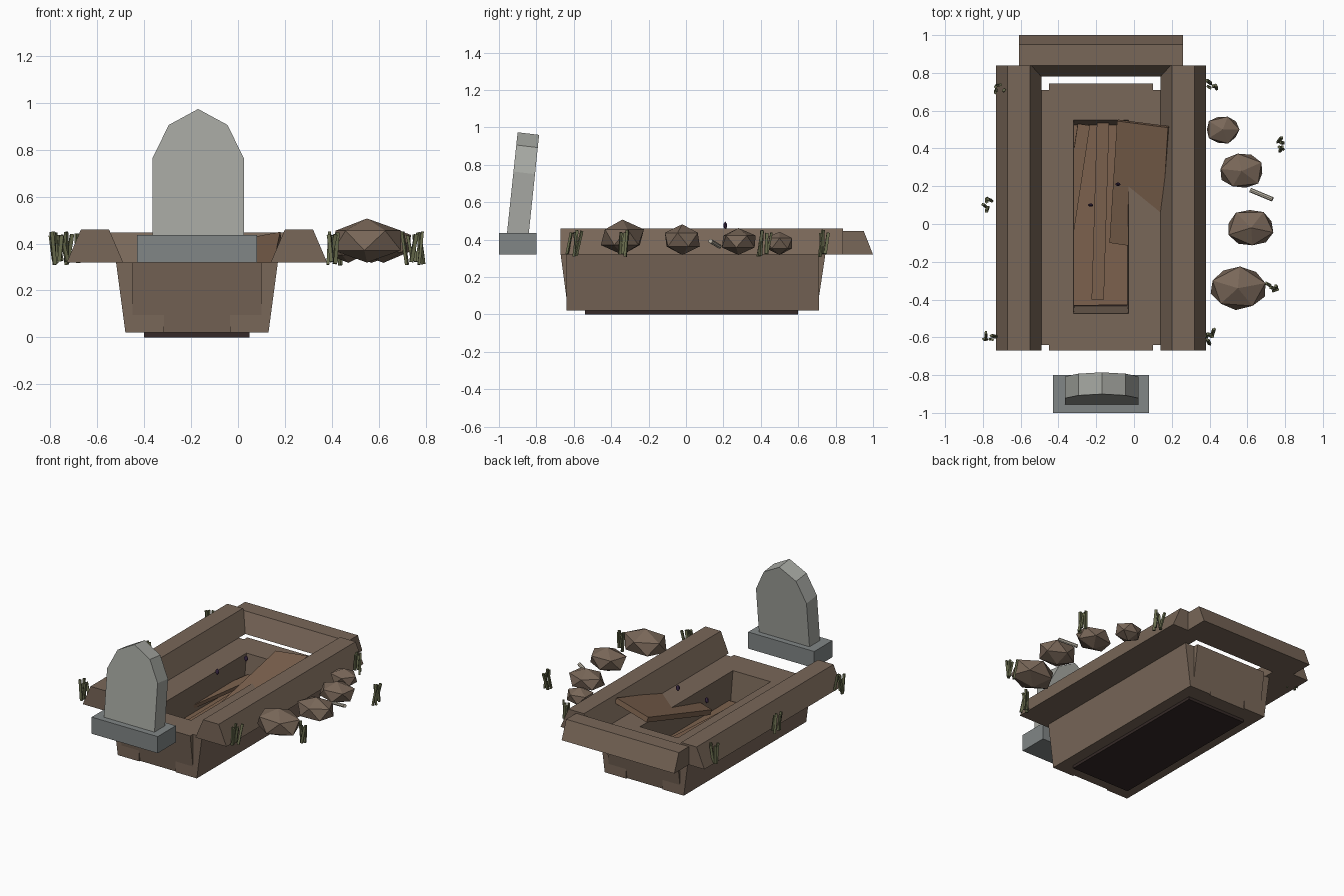
import bpy, bmesh, math, random
from mathutils import Vector, Matrix, Euler

if "Cube" in bpy.data.objects:
    bpy.data.objects.remove(bpy.data.objects["Cube"])

random.seed(4)
CX = -0.175   # grave centre line


def mat(name, rgb):
    m = bpy.data.materials.new(name)
    m.diffuse_color = (*rgb, 1)
    m.use_nodes = True
    m.node_tree.nodes["Principled BSDF"].inputs["Base Color"].default_value = m.diffuse_color
    return m


DIRT = mat("dirt", (0.19, 0.135, 0.098))
DARK = mat("dark_soil", (0.035, 0.022, 0.02))
WOOD = mat("wood", (0.20, 0.12, 0.075))
STONE = mat("stone", (0.38, 0.39, 0.36))
BASE = mat("base_stone", (0.22, 0.24, 0.24))
GRASS = mat("dry_grass", (0.14, 0.15, 0.075))
BONE = mat("bone", (0.5, 0.46, 0.38))
GEM = mat("dark_purple", (0.05, 0.025, 0.07))


def finish(name, bm, material):
    bmesh.ops.recalc_face_normals(bm, faces=bm.faces)
    me = bpy.data.meshes.new(name)
    bm.to_mesh(me)
    bm.free()
    ob = bpy.data.objects.new(name, me)
    bpy.context.collection.objects.link(ob)
    me.materials.append(material)
    return ob


def prism(name, profile, a, b, axis, material):
    """Extrude a (u, z) profile from a to b along x or y."""
    bm = bmesh.new()
    pt = (lambda u, z, t: (t, u, z)) if axis == 'x' else (lambda u, z, t: (u, t, z))
    rings = [[bm.verts.new(pt(u, z, t)) for u, z in profile] for t in (a, b)]
    n = len(profile)
    for r in rings:
        bm.faces.new(r)
    for i in range(n):
        j = (i + 1) % n
        bm.faces.new((rings[0][i], rings[0][j], rings[1][j], rings[1][i]))
    return finish(name, bm, material)


def box(name, loc, size, material, rot=(0, 0, 0)):
    bm = bmesh.new()
    bmesh.ops.create_cube(bm, size=1)
    m = Matrix.LocRotScale(Vector(loc), Euler(rot), Vector(size))
    bmesh.ops.transform(bm, matrix=m, verts=bm.verts)
    return finish(name, bm, material)


# pit walls and side mounds, mirrored about the grave centre
for side, s in (("left", -1), ("right", 1)):
    wall = [(CX + s * u, z) for u, z in ((0.345, 0.32), (0.305, 0.02), (0.14, 0.02), (0.145, 0.32))]
    prism(side + "_pit_wall", wall, -0.64, 0.71, 'y', DIRT)
    mound = [(CX + s * u, z) for u, z in ((0.555, 0.32), (0.495, 0.46), (0.375, 0.46), (0.315, 0.32))]
    prism(side + "_mound", mound, -0.67, 0.84, 'y', DIRT)

# pit end walls, far mound, floor
prism("near_pit_wall", [(-0.67, 0.32), (-0.63, 0.02), (-0.43, 0.02), (-0.475, 0.32)], -0.45, 0.10, 'x', DIRT)
prism("far_pit_wall", [(0.745, 0.32), (0.70, 0.02), (0.51, 0.02), (0.55, 0.32)], -0.45, 0.10, 'x', DIRT)
prism("far_mound", [(1.0, 0.32), (0.95, 0.447), (0.84, 0.447), (0.78, 0.32)], -0.61, 0.26, 'x', DIRT)
box("pit_floor", (CX, 0.03, 0.02), (0.45, 1.14, 0.04), DARK)

# coffin remains
box("coffin_board", (CX, 0.05, 0.11), (0.34, 0.96, 0.04), WOOD, (0, 0, 0.01))
box("left_plank", (-0.315, 0.20, 0.17), (0.065, 0.66, 0.025), WOOD, (0, 0.05, -0.15))
box("middle_plank", (-0.178, 0.07, 0.18), (0.065, 0.94, 0.025), WOOD, (0.03, 0, -0.03))

# broken lid, sloping up and out over the right edge
lid = bmesh.new()
corners = [(-0.13, -0.10), (0.14, -0.14), (0.18, 0.51), (-0.09, 0.545)]
heights = [0.32 + 0.22 * (x + 0.03) + 0.27 * (y - 0.2) for x, y in corners]
top = [lid.verts.new((x, y, z)) for (x, y), z in zip(corners, heights)]
bot = [lid.verts.new((v.co.x + 0.006, v.co.y + 0.008, v.co.z - 0.035)) for v in top]
lid.faces.new(top)
lid.faces.new(bot)
for i in range(4):
    j = (i + 1) % 4
    lid.faces.new((top[i], top[j], bot[j], bot[i]))
finish("coffin_lid", lid, WOOD)

# headstone leaning back on its plinth
box("headstone_base", (CX, -0.9, 0.378), (0.51, 0.2, 0.116), BASE)
outline = [(-0.195, 0.40), (0.195, 0.40), (0.195, 0.765), (0.125, 0.907), (0, 0.975),
           (-0.125, 0.907), (-0.195, 0.765)]
stone = prism("headstone", [(CX + 0.005 + u, z) for u, z in outline], -0.0575, 0.0575, 'y', STONE)
for v in stone.data.vertices:
    dz = v.co.z - 0.43
    v.co = Vector((v.co.x, v.co.y - 0.90 + 0.105 * dz, v.co.z - 0.12 * v.co.y - 0.008))


# clods: jittered icosahedra
clods = [(0.47, 0.50, 0.38, 0.095, 0.08, 0.062), (0.57, 0.28, 0.39, 0.125, 0.1, 0.072),
         (0.62, -0.02, 0.40, 0.132, 0.106, 0.082), (0.55, -0.34, 0.413, 0.16, 0.12, 0.094)]
for i, (x, y, z, a, b, c) in enumerate(clods):
    bm = bmesh.new()
    bmesh.ops.create_icosphere(bm, subdivisions=1, radius=1)
    turn = Matrix.Rotation(i * 0.5, 3, 'Z')
    for v in bm.verts:
        p = turn @ v.co * random.uniform(0.97, 1.1)
        v.co = (x + p.x * a, y + p.y * b, z + v.co.z * c)
    finish(f"dirt_clod_{i + 1}", bm, DIRT)

# small floating dark beads above the coffin
for i, (x, y, z) in enumerate([(-0.23, 0.10, 0.386), (-0.085, 0.21, 0.475)]):
    bm = bmesh.new()
    bmesh.ops.create_icosphere(bm, subdivisions=1, radius=1)
    m = Matrix.LocRotScale(Vector((x, y, z)), None, Vector((0.015, 0.01, 0.022)))
    bmesh.ops.transform(bm, matrix=m, verts=bm.verts)
    finish(f"bead_{i + 1}", bm, GEM)

# bone lying among the clods
bm = bmesh.new()
bmesh.ops.create_cone(bm, cap_ends=True, segments=8, radius1=0.012, radius2=0.012, depth=0.13)
direction = Vector((0.12, -0.05, 0.03))
m = Matrix.Translation((0.675, 0.155, 0.378)) @ direction.to_track_quat('Z', 'Y').to_matrix().to_4x4()
bmesh.ops.transform(bm, matrix=m, verts=bm.verts)
finish("bone", bm, BONE)

# tufts of dry grass
tufts = [(-0.71, 0.72), (-0.775, 0.10), (-0.765, -0.59), (0.41, 0.73), (0.395, -0.60),
         (0.76, 0.42), (0.735, -0.34)]
for i, (x, y) in enumerate(tufts):
    for k in range(4):
        box(f"grass_{i + 1}_{k + 1}",
            (x + random.uniform(-0.025, 0.025), y + random.uniform(-0.03, 0.03), 0.38),
            (0.016, 0.012, random.uniform(0.11, 0.15)), GRASS,
            (random.uniform(-0.2, 0.2), random.uniform(-0.2, 0.2), random.uniform(0, 3)))
